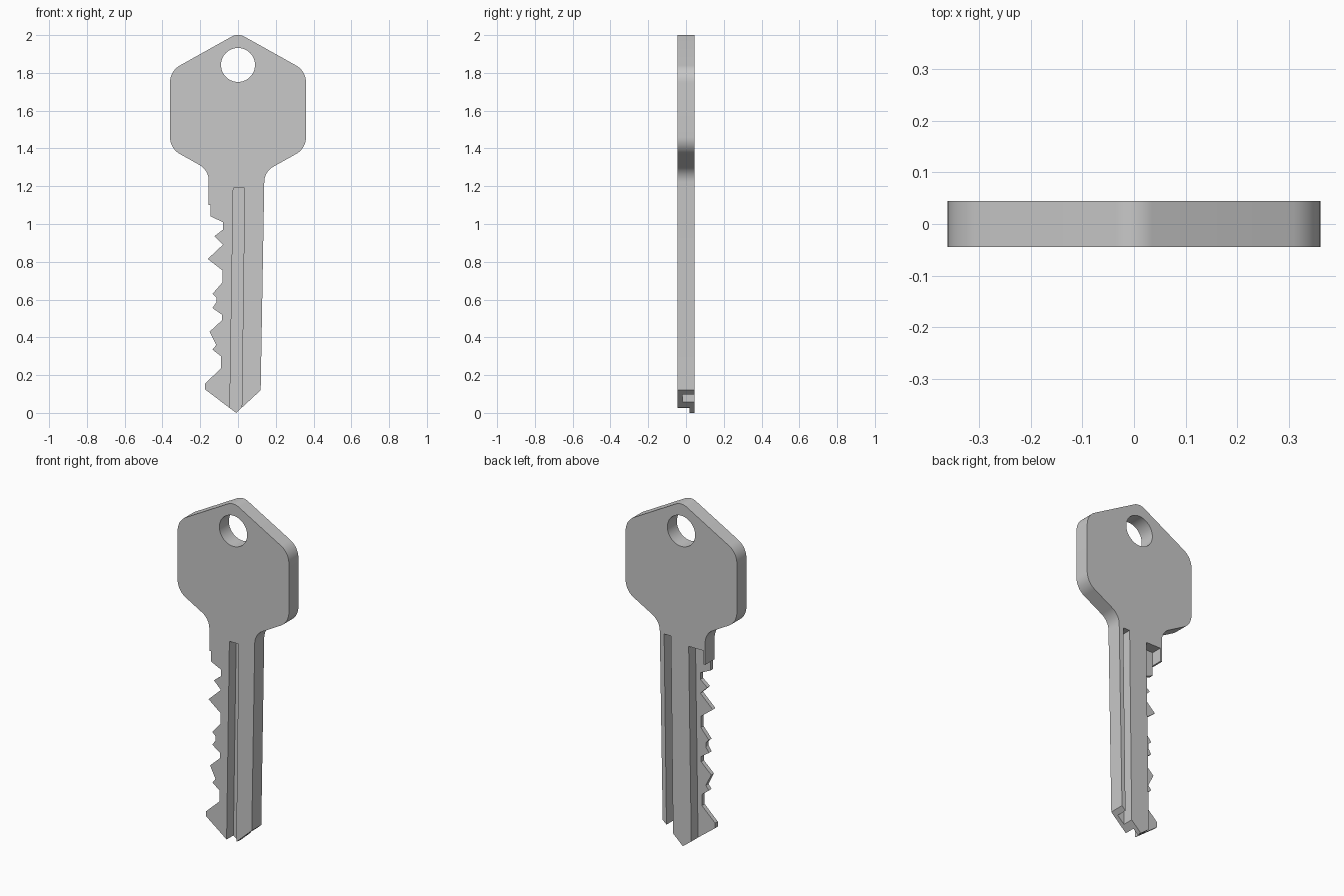
import bpy, bmesh, math
from mathutils import Vector

default = bpy.data.objects.get("Cube")
if default:
    bpy.data.objects.remove(default, do_unlink=True)

T = 0.044  # half thickness of the key

metal = bpy.data.materials.new("grey metal")
grey = (0.58, 0.58, 0.58, 1)
metal.diffuse_color = grey
metal.use_nodes = True
metal.node_tree.nodes["Principled BSDF"].inputs["Base Color"].default_value = grey


def rounded(corners, steps=10):
    """Turn (x, z, setback) corners into a profile with circular arcs."""
    pts = []
    for i, (x, z, t) in enumerate(corners):
        p = Vector((x, z))
        if t == 0:
            pts.append(p)
            continue
        u = (Vector(corners[i - 1][:2]) - p).normalized()
        v = (Vector(corners[(i + 1) % len(corners)][:2]) - p).normalized()
        c = p + (u + v) * t / (1 + u.dot(v))
        a, b = p + u * t - c, p + v * t - c
        radius, turn = a.length, a.angle(b)
        for k in range(steps + 1):
            w = turn * k / steps
            d = a * math.sin(turn - w) + b * math.sin(w)
            pts.append(c + d.normalized() * radius)
    return pts


def prism(name, pts, y0, y1):
    """Extrude an x-z profile from y0 to y1."""
    bm = bmesh.new()
    face = bm.faces.new([bm.verts.new((x, y0, z)) for x, z in pts])
    ext = bmesh.ops.extrude_face_region(bm, geom=[face], use_keep_orig=True)
    verts = [g for g in ext["geom"] if isinstance(g, bmesh.types.BMVert)]
    bmesh.ops.translate(bm, verts=verts, vec=(0, y1 - y0, 0))
    bmesh.ops.recalc_face_normals(bm, faces=bm.faces)
    mesh = bpy.data.meshes.new(name)
    bm.to_mesh(mesh)
    bm.free()
    mesh.materials.append(metal)
    obj = bpy.data.objects.new(name, mesh)
    bpy.context.collection.objects.link(obj)
    return obj


def cut(target, cutter):
    """Subtract the cutter and remove it."""
    cutter.hide_render = True
    mod = target.modifiers.new("cut", "BOOLEAN")
    mod.operation, mod.solver, mod.object = "DIFFERENCE", "EXACT", cutter
    bpy.context.view_layer.objects.active = target
    bpy.ops.object.modifier_apply(modifier=mod.name)
    bpy.data.objects.remove(cutter, do_unlink=True)


# Six-sided head with rounded corners, running down the straight blade edge
head_right = [(0, 2.011, 0.04), (0.36, 1.81, 0.06), (0.36, 1.40, 0.06),
              (0.14, 1.277, 0.055), (0.12, 0.12, 0), (-0.01, 0, 0)]
# Toothed edge, from the tip upwards
teeth = [(-0.175, 0.125), (-0.175, 0.155), (-0.09, 0.235), (-0.09, 0.30),
         (-0.135, 0.335), (-0.115, 0.36), (-0.15, 0.43), (-0.085, 0.49),
         (-0.085, 0.52), (-0.135, 0.555), (-0.115, 0.585), (-0.115, 0.61),
         (-0.135, 0.63), (-0.083, 0.69), (-0.083, 0.755), (-0.16, 0.815),
         (-0.08, 0.89), (-0.125, 0.935), (-0.08, 0.97), (-0.08, 1.01),
         (-0.145, 1.04), (-0.145, 1.10), (-0.155, 1.10)]
head_left = [(-0.155, 1.285, 0.055), (-0.36, 1.40, 0.06), (-0.36, 1.81, 0.06)]
outline = head_right + [(x, z, 0) for x, z in teeth] + head_left
key = prism("key", rounded(outline), -T, T)

# Hole for the ring
circle = [(0.09 * math.cos(a), 1.842 + 0.09 * math.sin(a))
          for a in (math.tau * i / 48 for i in range(48))]
cut(key, prism("ring_hole", circle, -0.2, 0.2))

# Groove along the front
cut(key, prism("front_groove", [(-0.025, 1.19), (0.035, 1.19),
                                (0.018, -0.1), (-0.045, -0.1)], -0.2, 0.019))

# Groove along the back
cut(key, prism("back_groove", [(0.067, 1.21), (0.111, 1.21),
                               (0.093, -0.1), (0.051, -0.1)], -0.019, 0.2))

# Toothed side thinned from the back, leaving a thin lip at the shoulder
cut(key, prism("tooth_relief", [(-0.048, 1.18), (-0.145, 1.18), (-0.145, 1.10),
                                (-0.30, 1.10), (-0.30, -0.1), (-0.067, -0.1)],
               -0.019, 0.2))

bpy.ops.object.select_all(action="DESELECT")
key.select_set(True)
bpy.context.view_layer.objects.active = key
bpy.ops.object.shade_smooth_by_angle(angle=math.radians(25))
